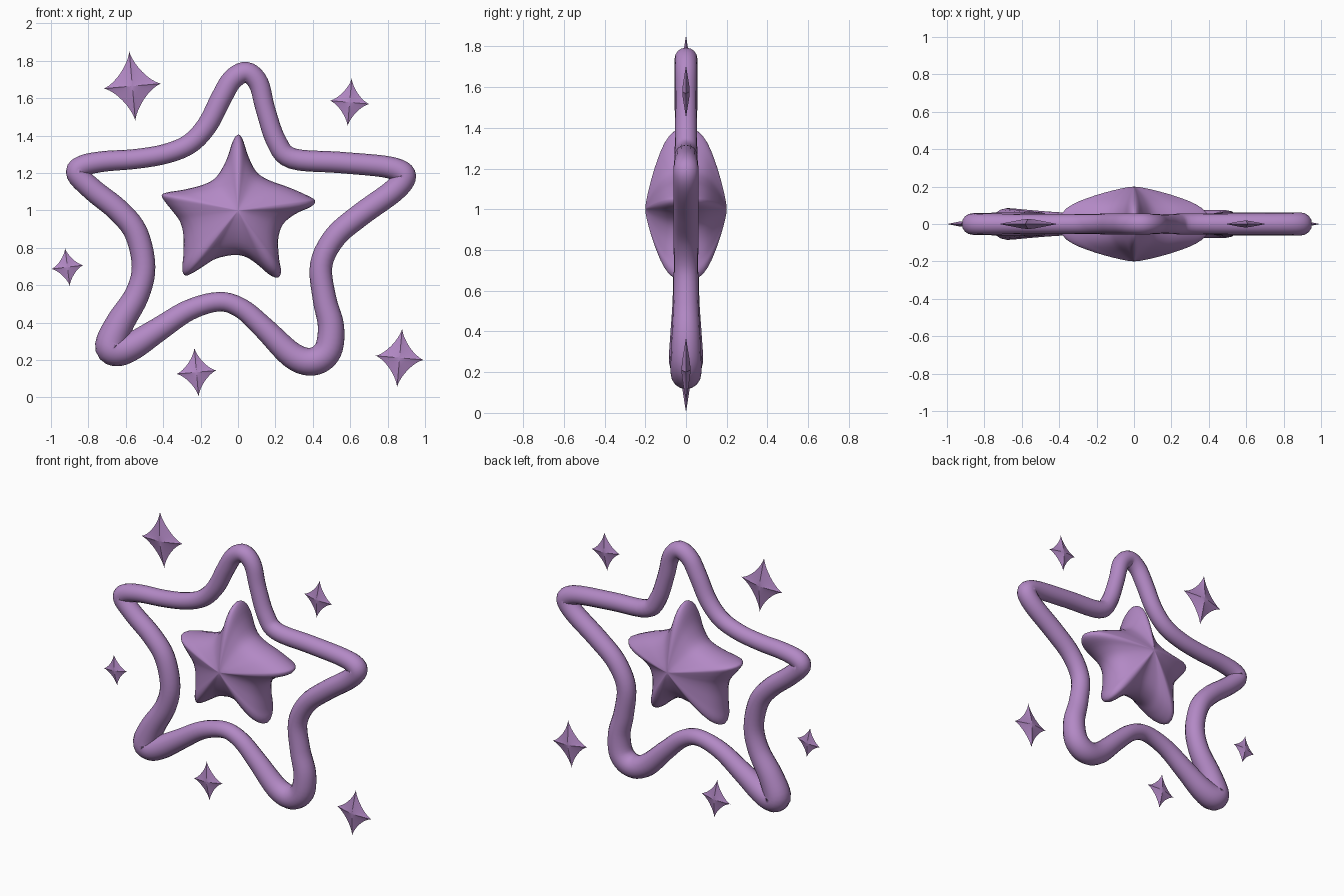
import bpy
import bmesh
import math
from mathutils import Vector

if "Cube" in bpy.data.objects:
    bpy.data.objects.remove(bpy.data.objects["Cube"])

purple = bpy.data.materials.new("soft purple")
purple.diffuse_color = (0.45, 0.25, 0.56, 1)
purple.use_nodes = True
purple.node_tree.nodes["Principled BSDF"].inputs["Base Color"].default_value = purple.diffuse_color


def smooth_loop(points, steps):
    """Closed Catmull-Rom curve through the points."""
    pts = [Vector(p) for p in points]
    n, out = len(pts), []
    for i in range(n):
        a, b, c, d = (pts[(i + k) % n] for k in (-1, 0, 1, 2))
        for j in range(steps):
            t = j / steps
            out.append(0.5 * (2 * b + (c - a) * t + (2 * a - 5 * b + 4 * c - d) * t * t
                              + (3 * b - a - 3 * c + d) * t ** 3))
    return out


def puffy_shape(name, outline, profile, centre, tilt=0.0, sharp=180):
    """Outline (x, z) swollen to front and back; profile is (scale, depth) from middle to rim."""
    bm = bmesh.new()
    layers = [(s, -d) for s, d in profile] + [(s, d) for s, d in profile[-2::-1]]
    rings = []
    for s, d in layers:
        if s == 0:
            rings.append([bm.verts.new((0, d, 0))])
        else:
            rings.append([bm.verts.new((p[0] * s, d, p[1] * s)) for p in outline])
    n = len(outline)
    for a, b in zip(rings, rings[1:]):
        for i in range(n):
            j = (i + 1) % n
            if len(a) == 1:
                bm.faces.new((a[0], b[i], b[j]))
            elif len(b) == 1:
                bm.faces.new((a[i], a[j], b[0]))
            else:
                bm.faces.new((a[i], a[j], b[j], b[i]))
    bmesh.ops.recalc_face_normals(bm, faces=bm.faces)
    mesh = bpy.data.meshes.new(name)
    bm.to_mesh(mesh)
    bm.free()
    mesh.materials.append(purple)
    obj = bpy.data.objects.new(name, mesh)
    bpy.context.collection.objects.link(obj)
    obj.location = (centre[0], 0, centre[1])
    obj.rotation_euler = (0, -math.radians(tilt), 0)  # positive leans left
    shade(obj, sharp)
    return obj


def shade(obj, angle):
    bpy.ops.object.select_all(action='DESELECT')
    obj.select_set(True)
    bpy.context.view_layer.objects.active = obj
    bpy.ops.object.shade_smooth_by_angle(angle=math.radians(angle))


# Puffy centre star, outline relative to its middle
star_outline = [
    (0.00, 0.405), (0.025, 0.38), (0.055, 0.29), (0.10, 0.205), (0.17, 0.16), (0.28, 0.12),
    (0.39, 0.07), (0.412, 0.048), (0.39, 0.02), (0.305, -0.02), (0.24, -0.075), (0.215, -0.155),
    (0.22, -0.26), (0.23, -0.325), (0.214, -0.358), (0.17, -0.345), (0.105, -0.29), (0.045, -0.25),
    (-0.02, -0.238), (-0.115, -0.257), (-0.18, -0.295), (-0.235, -0.33), (-0.28, -0.348),
    (-0.298, -0.315), (-0.292, -0.235), (-0.292, -0.13), (-0.31, -0.06), (-0.345, -0.01),
    (-0.385, 0.04), (-0.408, 0.08), (-0.375, 0.097), (-0.285, 0.112), (-0.18, 0.14),
    (-0.115, 0.18), (-0.062, 0.27), (-0.028, 0.37)]
star_profile = [(0, 0.2), (0.08, 0.197), (0.2, 0.187), (0.3, 0.177), (0.4, 0.166), (0.5, 0.154),
                (0.6, 0.14), (0.7, 0.125), (0.8, 0.106), (0.88, 0.085), (0.94, 0.06),
                (0.98, 0.033), (1, 0)]
puffy_shape("centre_star", smooth_loop(star_outline, 4), star_profile, (0, 1.0))

# Star-shaped tube frame: x, z, tube radius
frame_path = [
    (0.045, 1.738, 0.056), (0.11, 1.68, 0.054), (0.147, 1.54, 0.052), (0.205, 1.37, 0.054),
    (0.29, 1.278, 0.056), (0.54, 1.257, 0.057), (0.78, 1.235, 0.058), (0.875, 1.205, 0.061),
    (0.885, 1.165, 0.062), (0.82, 1.095, 0.062), (0.66, 0.98, 0.062), (0.52, 0.86, 0.061),
    (0.445, 0.71, 0.06), (0.462, 0.53, 0.063), (0.497, 0.38, 0.07), (0.48, 0.25, 0.075),
    (0.40, 0.192, 0.075), (0.29, 0.225, 0.07), (0.14, 0.37, 0.06), (0.02, 0.475, 0.054),
    (-0.10, 0.512, 0.052), (-0.26, 0.468, 0.056), (-0.42, 0.367, 0.064), (-0.56, 0.277, 0.075),
    (-0.645, 0.25, 0.083), (-0.68, 0.282, 0.084), (-0.63, 0.40, 0.076), (-0.54, 0.55, 0.066),
    (-0.505, 0.70, 0.063), (-0.545, 0.88, 0.063), (-0.64, 1.00, 0.062), (-0.77, 1.105, 0.06),
    (-0.86, 1.195, 0.058), (-0.83, 1.238, 0.057), (-0.72, 1.262, 0.055), (-0.55, 1.275, 0.053),
    (-0.39, 1.302, 0.053), (-0.26, 1.355, 0.054), (-0.165, 1.455, 0.055), (-0.09, 1.60, 0.056),
    (-0.03, 1.70, 0.056)]
path = smooth_loop(frame_path, 5)
curve = bpy.data.curves.new("star_frame", 'CURVE')
curve.dimensions = '3D'
curve.bevel_depth = 1.0
curve.bevel_resolution = 6
spline = curve.splines.new('POLY')
spline.points.add(len(path) - 1)
for point, (x, z, r) in zip(spline.points, path):
    point.co = (x, 0, z, 1)
    point.radius = r
spline.use_cyclic_u = True
curve.materials.append(purple)
frame = bpy.data.objects.new("star_frame", curve)
bpy.context.collection.objects.link(frame)
bpy.ops.object.select_all(action='DESELECT')
frame.select_set(True)
bpy.context.view_layer.objects.active = frame
bpy.ops.object.convert(target='MESH')
shade(bpy.context.view_layer.objects.active, 180)


# Thin four-pointed sparkles
def sparkle(name, x, z, half_width, half_height, tilt):
    outline = []
    for i in range(48):
        a = math.tau * i / 48
        c, s = math.cos(a), math.sin(a)
        k = 2 / 0.72
        outline.append((math.copysign(abs(c) ** k, c) * half_width,
                        math.copysign(abs(s) ** k, s) * half_height))
    depth = half_width * 0.17
    profile = [(s, depth * d) for s, d in
               ((0, 1), (0.1, 0.97), (0.25, 0.86), (0.45, 0.64), (0.7, 0.35), (0.88, 0.14), (1, 0))]
    puffy_shape(name, outline, profile, (x, z), tilt, 40)


sparkle("sparkle_top_left", -0.565, 1.665, 0.155, 0.188, 5)
sparkle("sparkle_top_right", 0.597, 1.578, 0.107, 0.129, -5)
sparkle("sparkle_left", -0.912, 0.697, 0.087, 0.103, 7)
sparkle("sparkle_bottom", -0.222, 0.135, 0.108, 0.131, 5)
sparkle("sparkle_bottom_right", 0.864, 0.212, 0.13, 0.158, -5)
